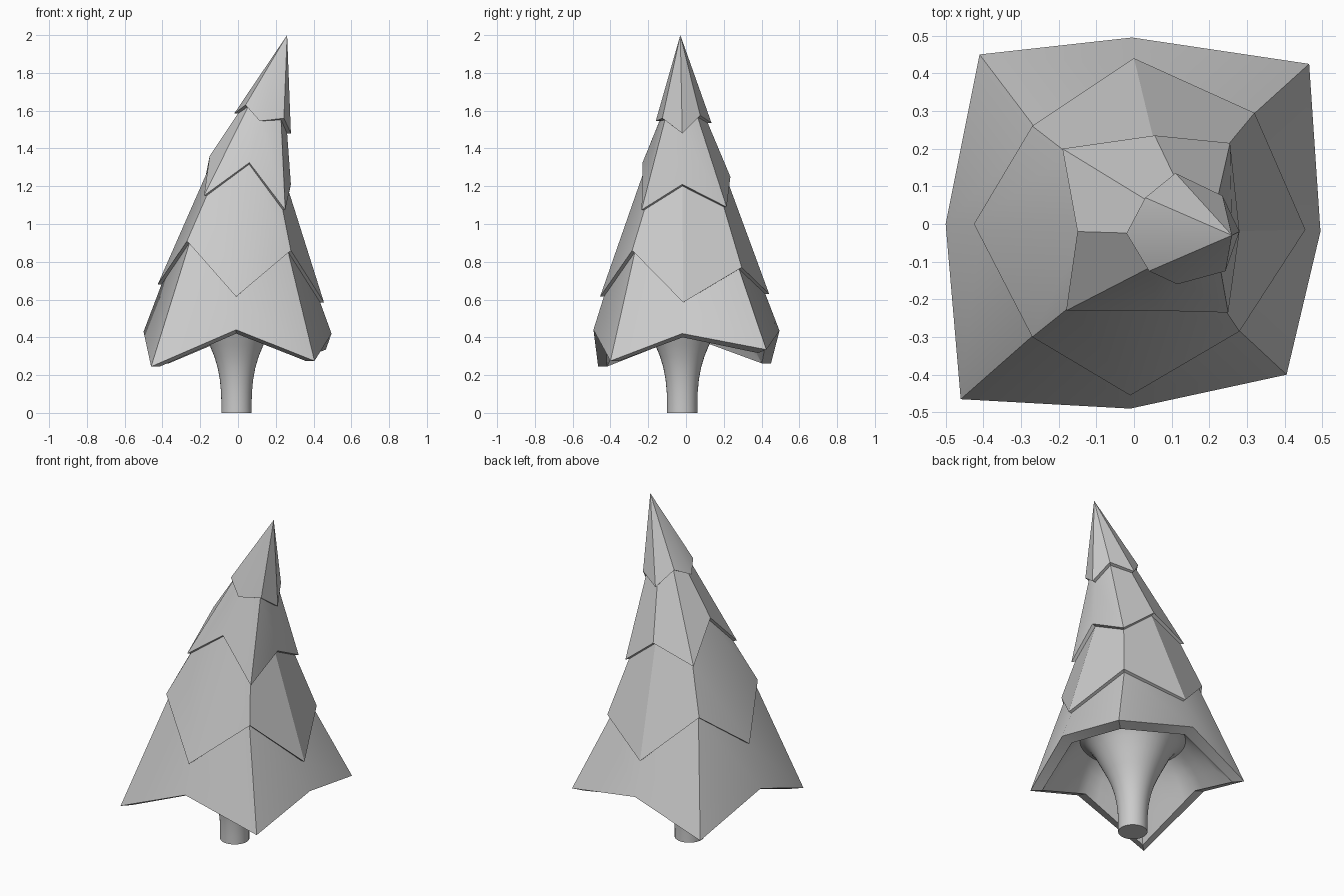
import bpy
import math
from mathutils import Vector

if "Cube" in bpy.data.objects:
    bpy.data.objects.remove(bpy.data.objects["Cube"])

# Zigzag rims of the four tiers, eight points each, starting at the back left
TIERS = [
    [(.03, .07, 1.635), (.11, .135, 1.535), (.235, .075, 1.575), (.28, -.02, 1.48),
     (.243, -.125, 1.56), (.115, -.16, 1.545), (.04, -.125, 1.63), (-.02, -.025, 1.585)],
    [(-.19, .20, 1.16), (.055, .235, 1.25), (.255, .215, 1.09), (.28, -.02, 1.21),
     (.25, -.235, 1.075), (.06, -.23, 1.325), (-.18, -.23, 1.15), (-.15, -.02, 1.36)],
    [(-.27, .26, .895), (0, .44, .63), (.32, .295, .77), (.455, -.015, .585),
     (.28, -.285, .86), (-.01, -.455, .615), (-.27, -.30, .91), (-.425, 0, .68)],
    [(-.41, .45, .262), (-.005, .495, .435), (.465, .425, .335), (.495, -.02, .42),
     (.405, -.40, .275), (-.01, -.49, .44), (-.46, -.465, .245), (-.50, 0, .43)],
]


def inset(ring, amount, dz_low, dz_high):
    """Copy of a rim pulled toward its middle; low and high points drop differently."""
    pts = [Vector(p) for p in ring]
    n = len(pts)
    mid = sum(pts, Vector()) / n
    out = []
    for i, p in enumerate(pts):
        d = Vector((p.x - mid.x, p.y - mid.y, 0)).normalized()
        high = p.z > (pts[i - 1].z + pts[(i + 1) % n].z) / 2
        out.append(p - d * amount + Vector((0, 0, dz_high if high else dz_low)))
    return out


def loft(name, rings, tip=None, cap=False):
    """Skin a list of equal-sized rings, with a point on top or a cap below."""
    n = len(rings[0])
    verts = [Vector(p) for r in rings for p in r]
    faces = []
    for k in range(len(rings) - 1):
        for i in range(n):
            a, b = k * n + i, k * n + (i + 1) % n
            faces.append((b, b + n, a + n, a))
    if tip:
        verts.append(Vector(tip))
        faces += [(len(verts) - 1, (i + 1) % n, i) for i in range(n)]
    if cap:
        faces.append([(len(rings) - 1) * n + i for i in range(n)])
    me = bpy.data.meshes.new(name)
    me.from_pydata(verts, [], faces)
    me.update()
    ob = bpy.data.objects.new(name, me)
    bpy.context.collection.objects.link(ob)
    bpy.ops.object.select_all(action='DESELECT')
    ob.select_set(True)
    bpy.context.view_layer.objects.active = ob
    bpy.ops.object.shade_smooth_by_angle(angle=math.radians(30))
    return ob


# Foliage: each rim folds under into a small lip, then runs down to the next rim
rings = []
for ring in TIERS[:3]:
    rings += [ring, inset(ring, .02, 0, -.009)]
lip = inset(TIERS[3], .065, 0, -.02)
lip[2].z -= .018
rings += [TIERS[3], lip]
loft("foliage", rings, tip=(.26, -.03, 2))

# Trunk with flared top that blends into the deep hollow under the foliage
STEPS = 5
edge = [lip[i].lerp(lip[(i + 1) % 8], j / STEPS) for i in range(8) for j in range(STEPS)]
centre = Vector((-.008, -.02, 0))
dirs = [Vector((p.x - centre.x, p.y - centre.y, 0)).normalized() for p in edge]
PROFILE = [(.29, .575), (.265, .565), (.24, .54), (.21, .495), (.18, .435), (.143, .36),
           (.118, .30), (.10, .24), (.088, .175), (.082, .11), (.08, .05), (.08, 0)]
flare = [[centre + d * r + Vector((0, 0, z)) for d in dirs] for r, z in PROFILE]
under = []
for t in (.25, .5, .75):
    ring = []
    for p, q in zip(edge, flare[0]):
        m = p.lerp(q, t)
        m.z += .1 * t * (1 - t)
        ring.append(m)
    under.append(ring)
loft("trunk", [edge] + under + flare, cap=True)
